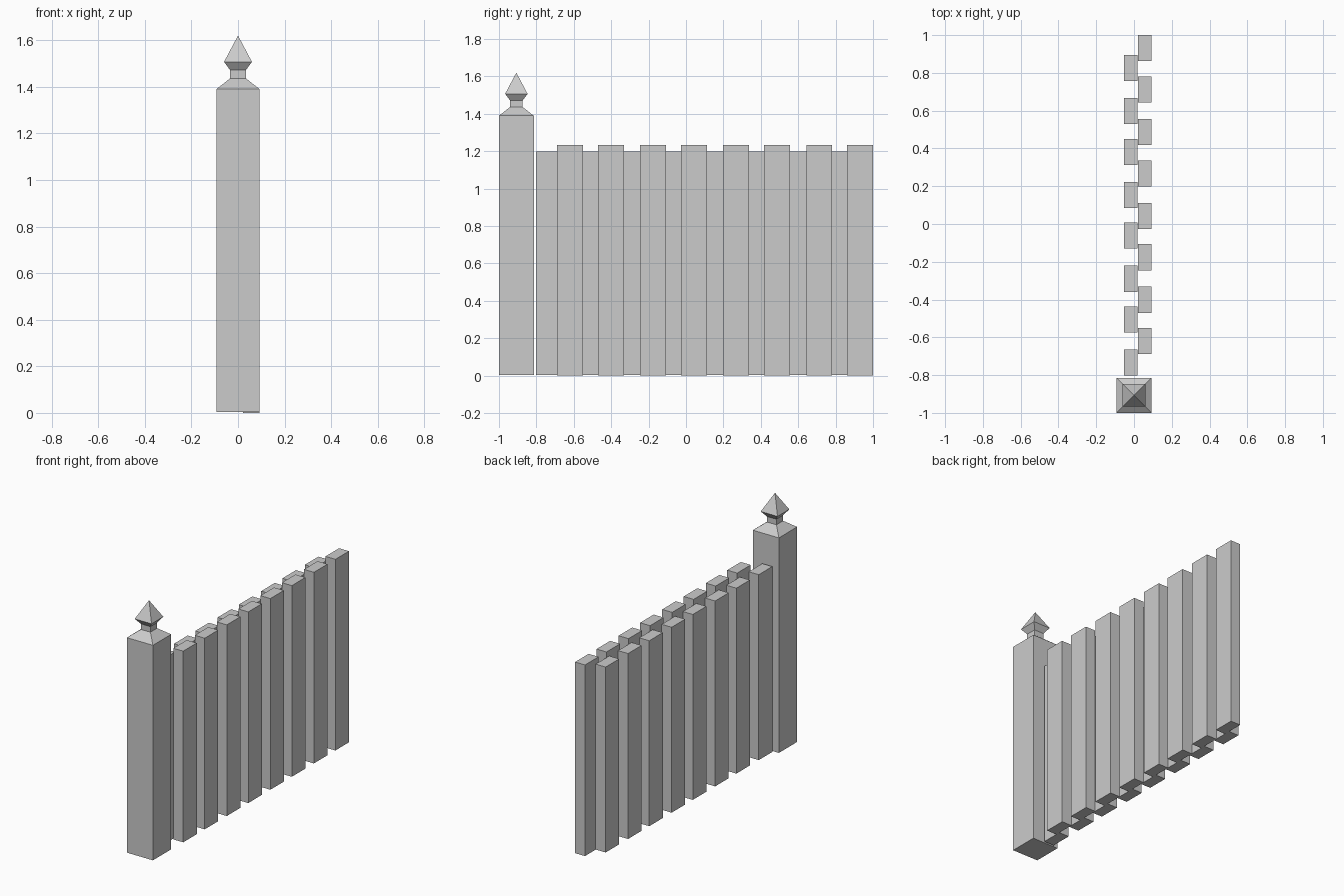
import bpy
import bmesh

cube = bpy.data.objects.get("Cube")
if cube:
    bpy.data.objects.remove(cube, do_unlink=True)

# Single grey paint
grey = bpy.data.materials.new("plain grey")
grey.use_nodes = True
colour = (0.6, 0.6, 0.6, 1)
grey.diffuse_color = colour
grey.node_tree.nodes["Principled BSDF"].inputs["Base Color"].default_value = colour


def square_loft(name, profile, location):
    """Stack square rings given as (half width, height); zero width makes a tip."""
    bm = bmesh.new()
    rings = []
    for half, z in profile:
        if half == 0:
            rings.append([bm.verts.new((0, 0, z))] * 4)
        else:
            rings.append([bm.verts.new((sx * half, sy * half, z))
                          for sx, sy in ((-1, -1), (1, -1), (1, 1), (-1, 1))])
    bm.faces.new(rings[0][::-1])
    for low, high in zip(rings, rings[1:]):
        for i in range(4):
            j = (i + 1) % 4
            corners = [low[i], low[j], high[j], high[i]]
            bm.faces.new(list(dict.fromkeys(corners)))
    if profile[-1][0] > 0:
        bm.faces.new(rings[-1])
    mesh = bpy.data.meshes.new(name)
    bm.to_mesh(mesh)
    bm.free()
    mesh.materials.append(grey)
    obj = bpy.data.objects.new(name, mesh)
    obj.location = location
    bpy.context.collection.objects.link(obj)
    return obj


def slat(name, x, y, bottom, top):
    """Upright board, slightly wider along the fence than it is thick."""
    obj = square_loft(name, [(0.5, bottom), (0.5, top)], (x, y, 0))
    obj.scale = (0.071, 0.138, 1)
    return obj


# Corner post with sloped cap, neck and pointed finial
square_loft("post", [(0.093, 0.003), (0.093, 1.39), (0.034, 1.436),
                     (0.034, 1.472), (0.06, 1.507), (0, 1.62)],
            (0, -0.907, 0))

# Two staggered rows of boards, set in slightly uneven pairs
for i in range(8):
    odd = i % 2
    slat(f"outer_slat_{i + 1}", 0.056, 0.931 - 0.222 * i + 0.003 * odd, 0, 1.233)
    slat(f"inner_slat_{i + 1}", -0.018, 0.826 - 0.222 * i - 0.006 * odd, 0.003, 1.199)
